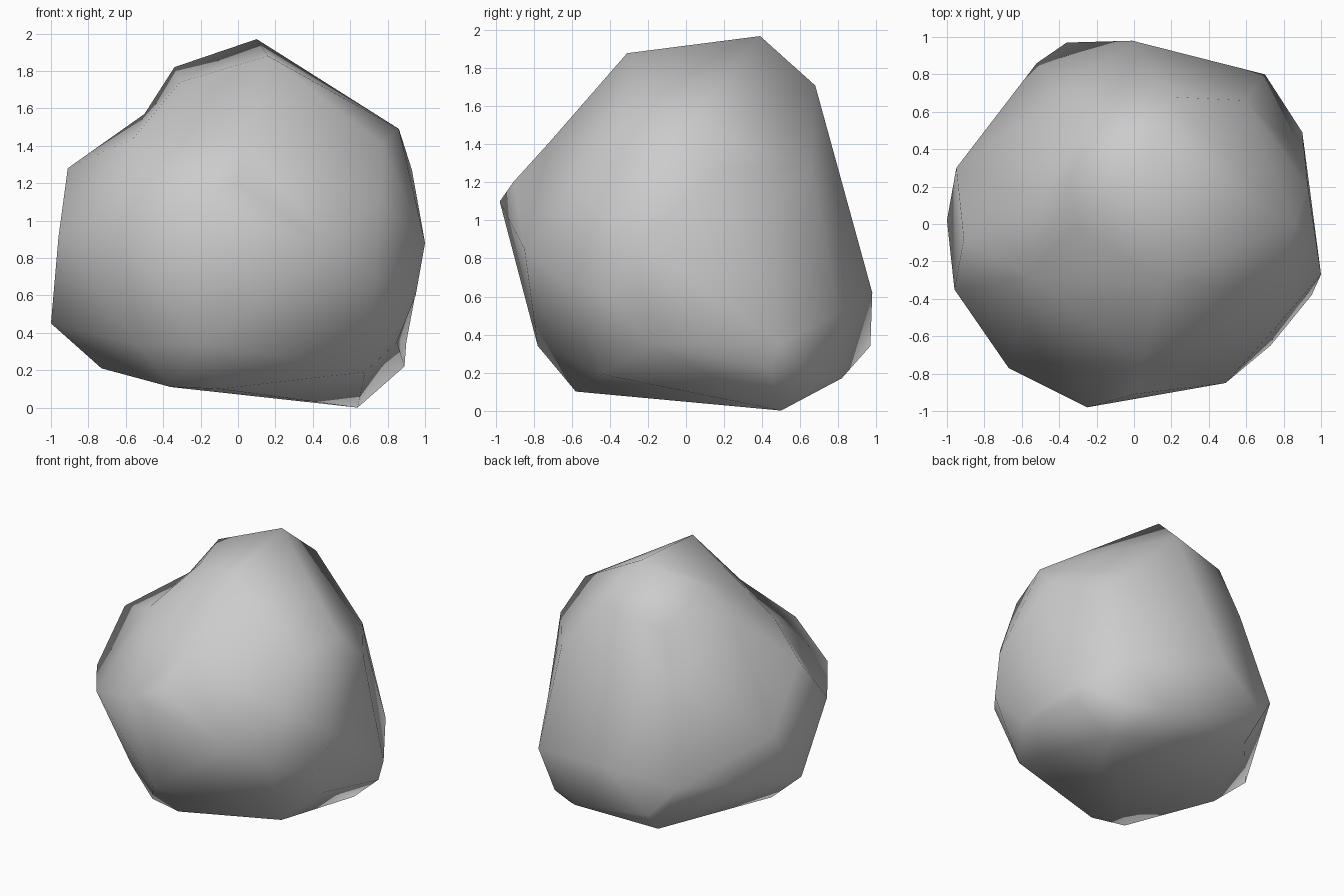
import bpy
import bmesh
from mathutils import Vector

cube = bpy.data.objects.get("Cube")
if cube:
    bpy.data.objects.remove(cube, do_unlink=True)

# Corner points of the boulder by tier, in hundredths of a unit
crown = [(10, 39, 197), (16, -31, 188), (-34, 25, 182), (-31, -2, 174), (19, 68, 171),
         (-25, 63, 162)]
shoulder = [(-50, 12, 157), (86, 0, 149), (-56, -28, 144), (77, -36, 141), (4, -72, 141),
            (-91, -8, 128), (93, 20, 127), (60, 66, 127), (-38, 70, 126), (0, -91, 120),
            (75, 51, 114), (76, -55, 112)]
girdle = [(-25, -98, 110), (-67, -77, 95), (-96, -35, 91), (100, -27, 88),
          (-95, 30, 86), (49, -85, 85), (73, -65, 70)]
flank = [(-1, 98, 62), (95, -38, 60), (-52, 86, 54), (70, 80, 51), (-100, 2, 45),
         (85, -19, 35), (90, 49, 35), (-18, -78, 34), (-36, 97, 34), (-52, -55, 33)]
foot = [(89, 44, 22), (-73, 0, 21), (68, -44, 19), (63, 70, 17), (-33, 81, 17),
        (37, 82, 17), (-36, -53, 11), (-10, -58, 10), (64, 50, 0)]

CORE = Vector((0, 0, 0.985))
ROUNDING = 0.3


def skin_points(points):
    """Join the points with triangles, keeping shallow hollows between corners."""
    bm = bmesh.new()
    place = bm.verts.layers.float_vector.new("place")
    for point in points:
        offset = Vector(point) / 100 - CORE
        # Round the cloud off first, so that every corner joins the skin
        vert = bm.verts.new(offset.normalized() * offset.length ** ROUNDING)
        vert[place] = offset + CORE
    bmesh.ops.convex_hull(bm, input=bm.verts[:])
    for vert in bm.verts:
        vert.co = vert[place]
    bm.verts.layers.float_vector.remove(place)
    bmesh.ops.recalc_face_normals(bm, faces=bm.faces[:])
    for face in bm.faces:
        face.smooth = True
    return bm


def make_material(name, colour):
    material = bpy.data.materials.new(name)
    material.use_nodes = True
    material.diffuse_color = colour
    shader = next(n for n in material.node_tree.nodes if n.type == "BSDF_PRINCIPLED")
    shader.inputs["Base Color"].default_value = colour
    return material


# Smooth-shaded boulder
mesh = bpy.data.meshes.new("boulder")
bm = skin_points(crown + shoulder + girdle + flank + foot)
bm.to_mesh(mesh)
bm.free()
mesh.materials.append(make_material("stone_grey", (0.6, 0.6, 0.6, 1)))
boulder = bpy.data.objects.new("boulder", mesh)
bpy.context.collection.objects.link(boulder)
